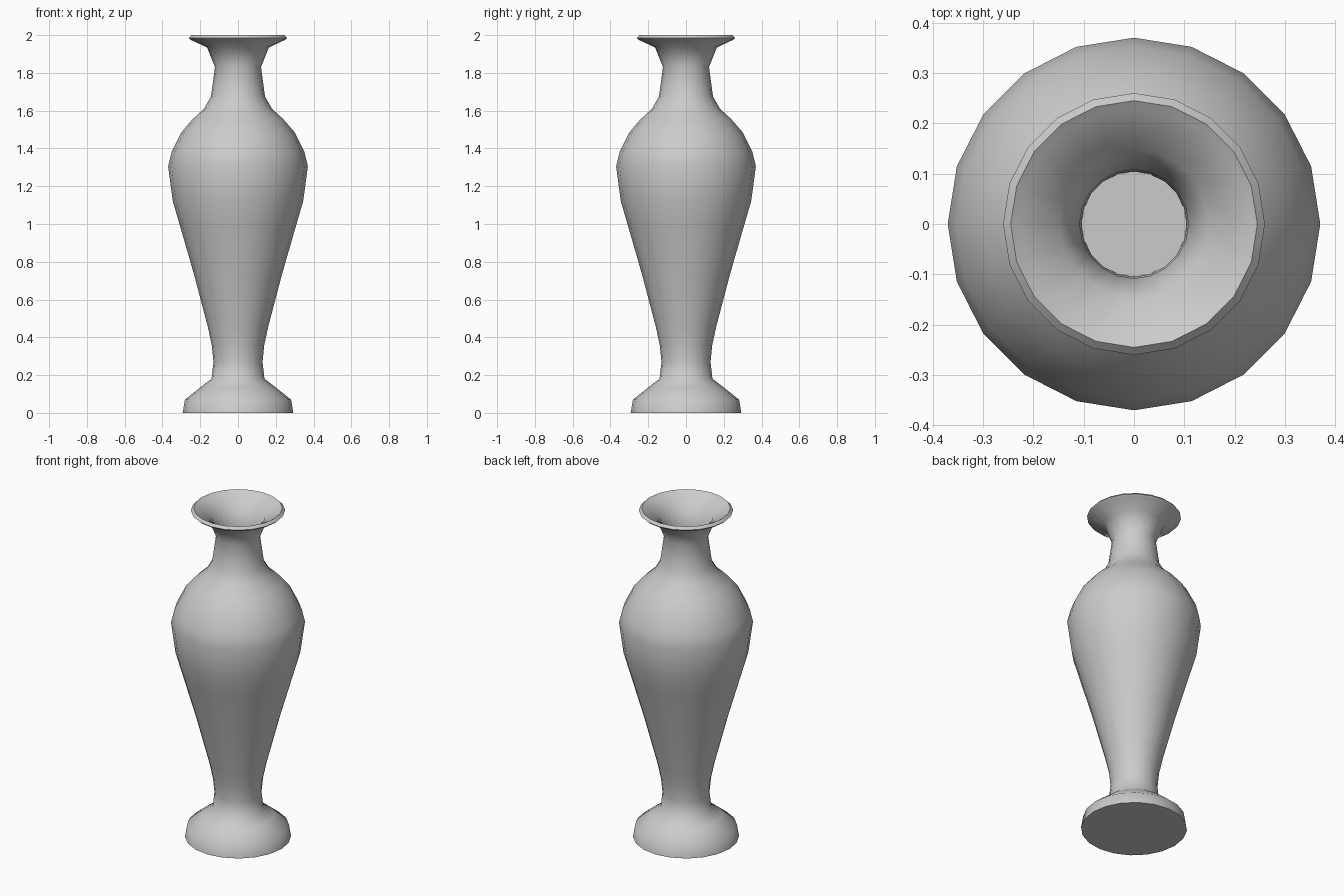
import bpy, bmesh, math

if "Cube" in bpy.data.objects:
    bpy.data.objects.remove(bpy.data.objects["Cube"])

SIDES = 20

# Outer profile, foot to lip (radius, height)
outer = [(0.293, 0), (0.281, 0.07), (0.20, 0.135), (0.14, 0.18), (0.13, 0.27),
         (0.139, 0.36), (0.16, 0.456), (0.232, 0.73), (0.31, 1.0), (0.345, 1.12),
         (0.37, 1.305), (0.352, 1.38), (0.30, 1.485), (0.24, 1.555), (0.18, 1.61),
         (0.143, 1.675), (0.122, 1.83), (0.164, 1.935), (0.25, 1.975), (0.26, 1.985),
         (0.245, 2.0)]

# Inner profile, lip down to the inside floor
inner = [(0.23, 1.99), (0.148, 1.94), (0.108, 1.83), (0.128, 1.67), (0.165, 1.62),
         (0.285, 1.475), (0.35, 1.305), (0.325, 1.12), (0.29, 1.0), (0.14, 0.456),
         (0.105, 0.27), (0.104, 0.14)]


def lathe(name, profile):
    bm = bmesh.new()
    rings = [[bm.verts.new((r * math.cos(2 * math.pi * i / SIDES),
                            r * math.sin(2 * math.pi * i / SIDES), z))
              for i in range(SIDES)] for r, z in profile]
    for a, b in zip(rings, rings[1:]):
        for i in range(SIDES):
            j = (i + 1) % SIDES
            bm.faces.new((a[i], a[j], b[j], b[i]))
    # Underside and inside floor
    bm.faces.new(rings[0][::-1])
    bm.faces.new(rings[-1])
    bmesh.ops.recalc_face_normals(bm, faces=bm.faces)
    mesh = bpy.data.meshes.new(name)
    bm.to_mesh(mesh)
    bm.free()
    obj = bpy.data.objects.new(name, mesh)
    bpy.context.collection.objects.link(obj)
    return obj


# Hollow vase, smooth with crisp base edges
vase = lathe("vase", outer + inner)
bpy.context.view_layer.objects.active = vase
vase.select_set(True)
bpy.ops.object.shade_smooth_by_angle(angle=math.radians(65))
